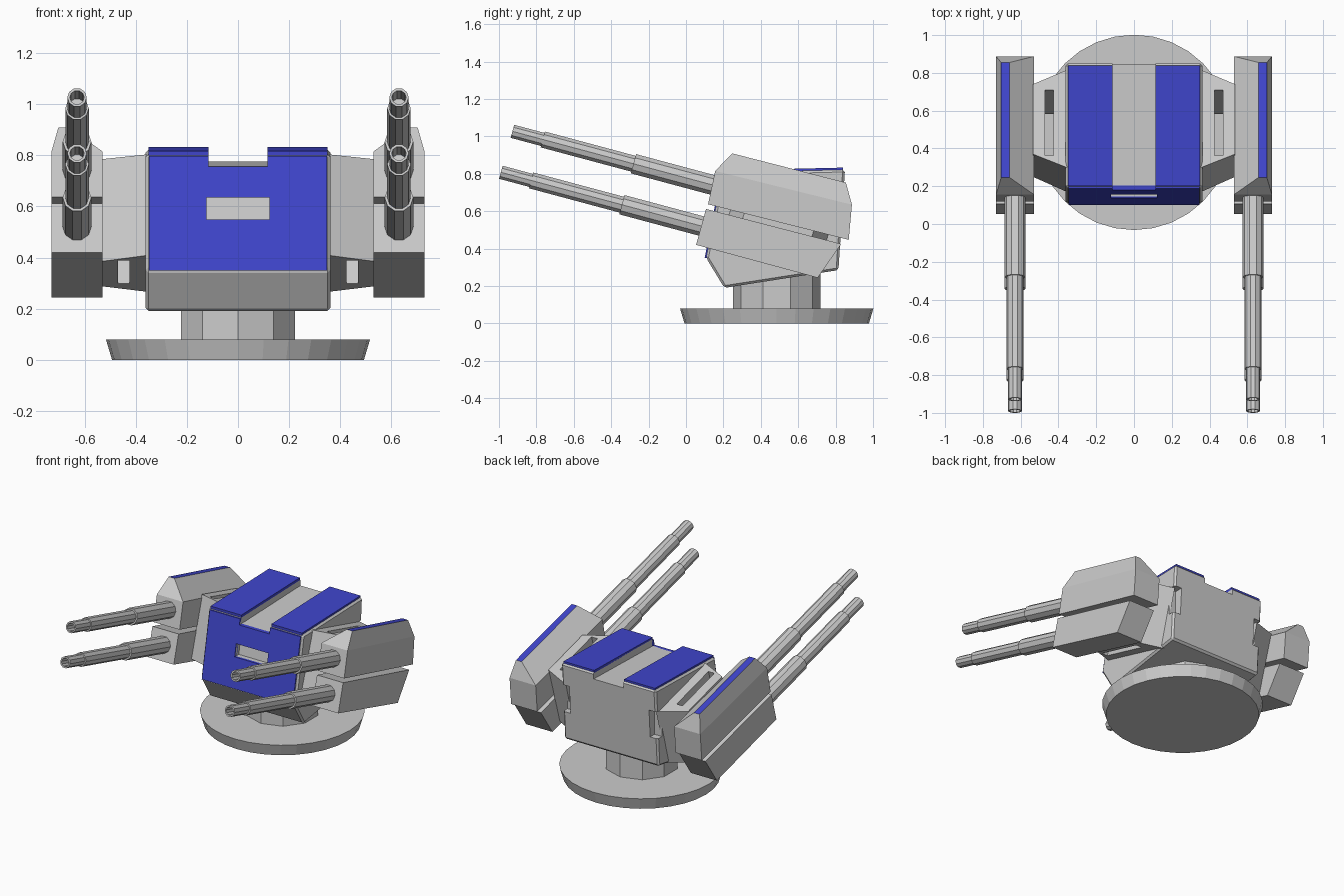
import bpy, bmesh
from math import sin, cos, pi, radians
from mathutils import Vector

if "Cube" in bpy.data.objects:
    bpy.data.objects.remove(bpy.data.objects["Cube"])

blue = bpy.data.materials.new("blue_paint")
blue.diffuse_color = (0.05, 0.06, 0.6, 1)
blue.use_nodes = True
blue.node_tree.nodes["Principled BSDF"].inputs["Base Color"].default_value = blue.diffuse_color
grey = bpy.data.materials.new("grey_metal")
grey.diffuse_color = (0.6, 0.6, 0.6, 1)
grey.use_nodes = True
grey.node_tree.nodes["Principled BSDF"].inputs["Base Color"].default_value = grey.diffuse_color


def loft(name, rings, mat=None, end_mat=None):
    """Skin a solid through matching rings; end_mat paints the last cap."""
    bm = bmesh.new()
    vs = [[bm.verts.new(p) for p in r] for r in rings]
    n = len(rings[0])
    for a, b in zip(vs, vs[1:]):
        for i in range(n):
            j = (i + 1) % n
            bm.faces.new((a[i], a[j], b[j], b[i]))
    bm.faces.new(vs[0][::-1])
    bm.faces.new(vs[-1]).material_index = 1 if end_mat else 0
    bmesh.ops.recalc_face_normals(bm, faces=bm.faces)
    me = bpy.data.meshes.new(name)
    bm.to_mesh(me)
    bm.free()
    if mat or end_mat:
        me.materials.append(mat or grey)
    if end_mat:
        me.materials.append(end_mat)
    ob = bpy.data.objects.new(name, me)
    bpy.context.collection.objects.link(ob)
    return ob


def prism(name, profile, x0, x1, mat=None):
    """Extrude a (y, z) profile along x."""
    return loft(name, [[(x, y, z) for y, z in profile] for x in (x0, x1)], mat)


def apply_mods(ob):
    bpy.context.view_layer.objects.active = ob
    for m in list(ob.modifiers):
        bpy.ops.object.modifier_apply(modifier=m.name)


def cut(ob, profile, x0, x1):
    """Subtract an extruded (y, z) profile."""
    cutter = prism("cutter", profile, x0, x1)
    cutter.hide_render = True
    m = ob.modifiers.new("cut", 'BOOLEAN')
    m.operation, m.solver, m.object = 'DIFFERENCE', 'EXACT', cutter
    apply_mods(ob)
    bpy.data.objects.remove(cutter)


def disc_ring(r, z, n):
    return [(r * sin(2 * pi * i / n), 0.485 - r * cos(2 * pi * i / n), z) for i in range(n)]


def barrel(name, x, tip, length):
    """Stepped ten-sided barrel with a hollow muzzle, raised 15 degrees."""
    t = radians(15)
    back, up = Vector((0, cos(t), -sin(t))), Vector((0, sin(t), cos(t)))
    side = Vector((1, 0, 0))
    steps = [(0.12, 0.028), (0, 0.028), (0, 0.038), (0.168, 0.038), (0.168, 0.046),
             (0.67, 0.046), (0.67, 0.056), (length, 0.056)]
    rings = []
    for d, r in steps:
        c = Vector((x, *tip)) + back * d
        rings.append([c + side * (r * cos(2 * pi * i / 10)) + up * (r * sin(2 * pi * i / 10))
                      for i in range(10)])
    return loft(name, rings)


# Base plate and pedestal
loft("base_plate", [disc_ring(0.493, 0, 32), disc_ring(0.517, 0.08, 32)])
loft("pedestal", [disc_ring(0.235, 0.07, 10), disc_ring(0.235, 0.33, 10)])

# Central housing with softened edges
body = prism("housing", [(0.195, 0.805), (0.108, 0.35), (0.205, 0.19), (0.815, 0.285), (0.85, 0.822)],
             -0.362, 0.362)
bev = body.modifiers.new("edge", 'BEVEL')
bev.width, bev.segments = 0.012, 1
apply_mods(body)

# Blue front armour plate
plate = prism("front_plate", [(0.187, 0.797), (0.1, 0.35), (0.125, 0.352), (0.212, 0.797)],
              -0.348, 0.348, blue)

# Roof channel and front viewing slot
channel = [(0, 0.752), (1, 0.78), (1, 1), (0, 1)]
for ob in (body, plate):
    cut(ob, channel, -0.115, 0.115)
    cut(ob, [(0.0, 0.55), (0.185, 0.55), (0.2, 0.635), (0.0, 0.635)], -0.123, 0.123)

# Left and right parts
for s, side in ((-1, "left"), (1, "right")):
    # Roof panel
    prism(side + "_roof_panel", [(0.2, 0.8), (0.84, 0.815), (0.84, 0.833), (0.2, 0.818)],
          s * 0.115, s * 0.35, blue)

    # Notch in the rear corner of the housing
    cut(body, [(0.78, 0.48), (1, 0.48), (1, 0.67), (0.78, 0.67)], s * 0.305, s * 0.5)

    # Tapered shoulder carrying the gun pod, with a slot through it
    inner = [(0.295, 0.805), (0.165, 0.41), (0.71, 0.265), (0.82, 0.665)]
    outer = [(0.37, 0.785), (0.25, 0.385), (0.62, 0.288), (0.74, 0.685)]
    shoulder = loft(side + "_shoulder", [[(s * x, y, z) for y, z in p]
                                         for x, p in ((0.345, inner), (0.535, outer))])
    cut(shoulder, [(0.39, 0.88), (0.21, 0.29), (0.55, 0.2), (0.74, 0.79)], s * 0.425, s * 0.47)

    # Gun pod halves: each level is front (y, z), rear (y, z), inner x, outer x
    def pod(name, levels, paint=None):
        loft(name, [[(s * a, *f), (s * b, *f), (s * b, *r), (s * a, *r)]
                    for f, r, a, b in levels], end_mat=paint)

    pod(side + "_upper_pod", [((0.118, 0.637), (0.87, 0.447), 0.53, 0.73),
                              ((0.156, 0.815), (0.887, 0.635), 0.53, 0.73),
                              ((0.247, 0.909), (0.855, 0.753), 0.66, 0.703)], blue)
    pod(side + "_lower_pod", [((0.054, 0.42), (0.704, 0.244), 0.53, 0.73),
                              ((0.107, 0.612), (0.83, 0.425), 0.53, 0.73)])

    # Twin barrels
    barrel(side + "_upper_barrel", s * 0.63, (-0.928, 1.027), 1.2)
    barrel(side + "_lower_barrel", s * 0.63, (-0.99, 0.808), 1.2)
